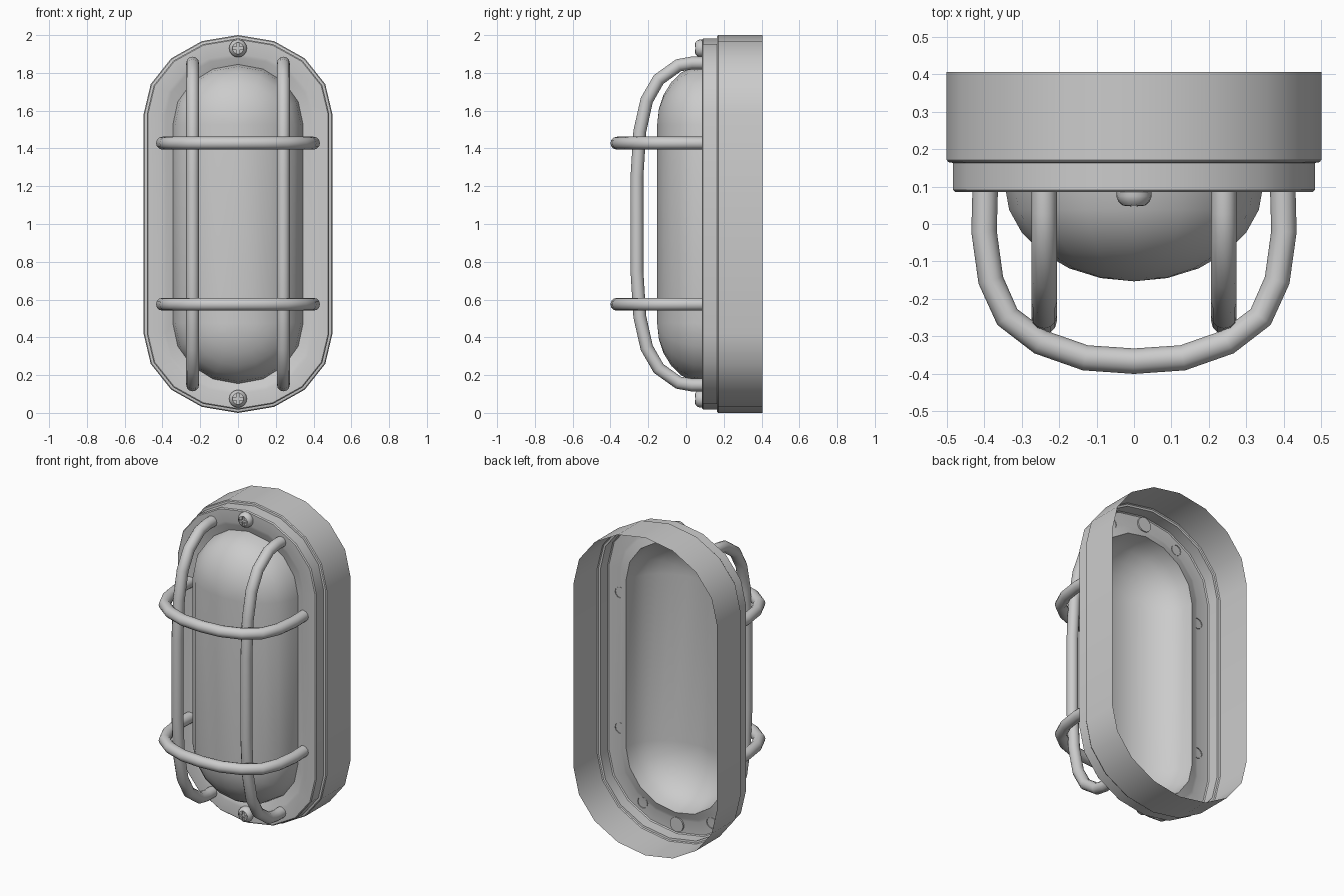
import bpy, bmesh, math

if "Cube" in bpy.data.objects:
    bpy.data.objects.remove(bpy.data.objects["Cube"])

N = 8  # segments in each half-round end


def finish(obj, angle=35):
    bpy.ops.object.select_all(action='DESELECT')
    obj.select_set(True)
    bpy.context.view_layer.objects.active = obj
    bpy.ops.object.shade_smooth_by_angle(angle=math.radians(angle))


def mesh_object(name, bm):
    bmesh.ops.remove_doubles(bm, verts=bm.verts, dist=1e-5)
    bmesh.ops.recalc_face_normals(bm, faces=bm.faces)
    me = bpy.data.meshes.new(name)
    bm.to_mesh(me)
    bm.free()
    obj = bpy.data.objects.new(name, me)
    bpy.context.collection.objects.link(obj)
    return obj


def oval(a, b, c, y):
    """Stadium loop: half width a, end height b, end centres at z = 1 +/- c."""
    pts = []
    for side in (0, 1):
        for i in range(N + 1):
            t = math.pi * (side + i / N)
            pts.append((a * math.cos(t), y, 1 + (c, -c)[side] + b * math.sin(t)))
    return pts


def loft(name, loops):
    bm = bmesh.new()
    rings = [[bm.verts.new(p) for p in loop] for loop in loops]
    for r, s in zip(rings, rings[1:]):
        n = len(r)
        for i in range(n):
            j = (i + 1) % n
            bm.faces.new((r[i], r[j], s[j], s[i]))
    bmesh.ops.dissolve_degenerate(bm, edges=bm.edges, dist=1e-6)
    obj = mesh_object(name, bm)
    return obj


def tube(name, points, radius=0.034):
    cu = bpy.data.curves.new(name, 'CURVE')
    cu.dimensions = '3D'
    cu.bevel_depth = radius
    cu.bevel_resolution = 4
    sp = cu.splines.new('POLY')
    sp.points.add(len(points) - 1)
    for p, co in zip(sp.points, points):
        p.co = (*co, 1)
    obj = bpy.data.objects.new(name, cu)
    bpy.context.collection.objects.link(obj)
    bpy.ops.object.select_all(action='DESELECT')
    obj.select_set(True)
    bpy.context.view_layer.objects.active = obj
    bpy.ops.object.convert(target='MESH')
    finish(bpy.context.view_layer.objects.active, 60)


# Housing: open-backed stepped shell with a flat front rim
steps = [(0, 0.405), (0, 0.171), (0.005, 0.165), (0.017, 0.163),
         (0.017, 0.091), (0.023, 0.085), (0.1, 0.085), (0.118, 0.09)]
housing = loft("housing", [oval(0.5 - i, 0.42 - i, 0.58, y) for i, y in steps]
               + [oval(0.345, 0.32, 0.525, 0.105)])
finish(housing)

# Diffuser: hollow stretched dome
dome = []
for k in range(7):
    t = math.radians(15 * k)
    r = max(math.cos(t), 0)
    dome.append(oval(0.345 * r, 0.32 * r, 0.525, 0.105 - 0.258 * math.sin(t)))
finish(loft("diffuser", dome), 50)

# Guard bars: half paths mirrored about the middle
half_v = [(0.09, 0.852), (0.03, 0.852), (-0.04, 0.84), (-0.145, 0.765),
          (-0.208, 0.655), (-0.245, 0.49), (-0.26, 0.25)]
path_v = half_v + [(y, -z) for y, z in reversed(half_v)]
for x, side in ((-0.24, "left"), (0.24, "right")):
    tube("guard_bar_" + side, [(x, y, 1 + z) for y, z in path_v])

half_h = [(0.397, 0.09), (0.4, -0.02), (0.382, -0.15), (0.338, -0.248),
          (0.25, -0.315), (0.13, -0.357)]
path_h = half_h + [(0, -0.366)] + [(-x, y) for x, y in reversed(half_h)]
for z, side in ((0.575, "lower"), (1.428, "upper")):
    tube("guard_hoop_" + side, [(x, y, z) for x, y in path_h])


# Screws: domed heads with a cross recess
def cross_cutter(z):
    w, l = 0.007, 0.03
    quarter = [(l, -w), (l, w), (w, w)]
    bm = bmesh.new()
    pts = []
    for q in range(4):
        c, s = ((1, 0), (0, 1), (-1, 0), (0, -1))[q]
        pts += [(x * c - y * s, x * s + y * c) for x, y in quarter]
    face = bm.faces.new([bm.verts.new((x, 0.02, z + h)) for x, h in pts])
    ext = bmesh.ops.extrude_face_region(bm, geom=[face])
    for v in ext["geom"]:
        if isinstance(v, bmesh.types.BMVert):
            v.co.y = 0.06
    return mesh_object("screw_cutter", bm)


for z, side in ((0.075, "lower"), (1.93, "upper")):
    prof = [(0, 0.095), (0.046, 0.095), (0.047, 0.074), (0.042, 0.06),
            (0.03, 0.049), (0, 0.046)]
    loops = [[(r * math.cos(math.tau * i / 16), y, z + r * math.sin(math.tau * i / 16))
              for i in range(16)] for r, y in prof]
    screw = loft("screw_" + side, loops)
    cutter = cross_cutter(z)
    mod = screw.modifiers.new("cross_recess", 'BOOLEAN')
    mod.operation = 'DIFFERENCE'
    mod.object = cutter
    mod.solver = 'EXACT'
    bpy.ops.object.select_all(action='DESELECT')
    screw.select_set(True)
    bpy.context.view_layer.objects.active = screw
    bpy.ops.object.modifier_apply(modifier=mod.name)
    bpy.data.objects.remove(cutter)
    finish(screw)
